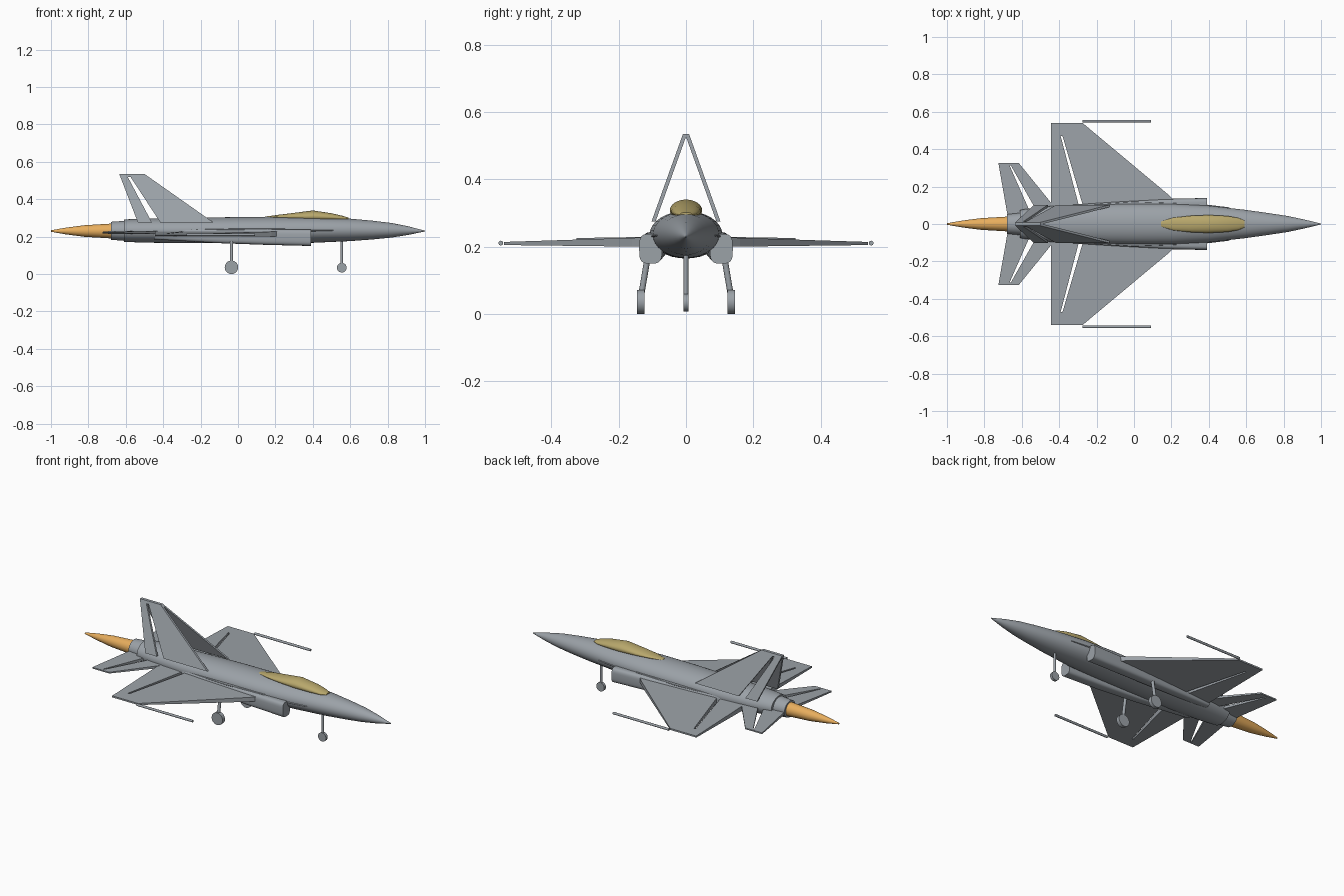
import bpy, bmesh, math
from mathutils import Vector

old = bpy.data.objects.get("Cube")
if old:
    bpy.data.objects.remove(old, do_unlink=True)


def material(name, rgb):
    m = bpy.data.materials.new(name)
    m.use_nodes = True
    m.diffuse_color = (*rgb, 1)
    bsdf = next(n for n in m.node_tree.nodes if n.type == 'BSDF_PRINCIPLED')
    bsdf.inputs["Base Color"].default_value = (*rgb, 1)
    return m


GREY = material("airframe grey", (0.33, 0.36, 0.39))
GOLD = material("canopy gold", (0.48, 0.39, 0.15))
FLAME = material("exhaust orange", (0.80, 0.42, 0.11))


def finish(name, bm, mat, smooth=True):
    bmesh.ops.recalc_face_normals(bm, faces=bm.faces)
    mesh = bpy.data.meshes.new(name)
    bm.to_mesh(mesh)
    bm.free()
    mesh.materials.append(mat)
    ob = bpy.data.objects.new(name, mesh)
    bpy.context.collection.objects.link(ob)
    if smooth:
        bpy.ops.object.select_all(action='DESELECT')
        ob.select_set(True)
        bpy.context.view_layer.objects.active = ob
        bpy.ops.object.shade_smooth_by_angle(angle=math.radians(35))
    return ob


def loft(name, stations, mat, power=2.0, n=32):
    """Skin superellipse sections (x, y, z, half width, half height)."""
    bm = bmesh.new()
    rings = []
    for x, y, z, ry, rz in stations:
        ring = []
        for i in range(n):
            a = math.tau * i / n
            c, s = math.cos(a), math.sin(a)
            ring.append(bm.verts.new((
                x, y + ry * math.copysign(abs(c) ** (2 / power), c),
                z + rz * math.copysign(abs(s) ** (2 / power), s))))
        rings.append(ring)
    for a, b in zip(rings, rings[1:]):
        for i in range(n):
            j = (i + 1) % n
            bm.faces.new((a[i], a[j], b[j], b[i]))
    bm.faces.new(rings[0])
    bm.faces.new(rings[-1])
    return finish(name, bm, mat)


def panel(name, outline, place):
    """Flat surface: each outline point becomes a top and a bottom vertex."""
    bm = bmesh.new()
    top = [bm.verts.new(place(u, v, 1)) for u, v in outline]
    low = [bm.verts.new(place(u, v, -1)) for u, v in outline]
    bm.faces.new(top)
    bm.faces.new(low[::-1])
    for i in range(len(top)):
        j = (i + 1) % len(top)
        bm.faces.new((top[i], low[i], low[j], top[j]))
    return finish(name, bm, GREY, smooth=False)


def rod(name, a, b, r, n=16):
    a, b = Vector(a), Vector(b)
    bm = bmesh.new()
    bmesh.ops.create_cone(bm, cap_ends=True, segments=n, radius1=r, radius2=r,
                          depth=(b - a).length)
    bm.transform((b - a).to_track_quat('Z', 'Y').to_matrix().to_4x4())
    bmesh.ops.translate(bm, verts=bm.verts, vec=(a + b) / 2)
    return finish(name, bm, GREY)


# Fuselage, nozzle and exhaust
loft("fuselage", [(-0.61, 0, 0.232, 0.075, 0.060), (-0.5, 0, 0.232, 0.092, 0.064),
                  (-0.3, 0, 0.232, 0.104, 0.067), (0, 0, 0.235, 0.108, 0.070),
                  (0.2, 0, 0.236, 0.108, 0.070), (0.4, 0, 0.236, 0.098, 0.069),
                  (0.6, 0, 0.236, 0.075, 0.060), (0.72, 0, 0.235, 0.058, 0.050),
                  (0.82, 0, 0.234, 0.043, 0.039), (0.91, 0, 0.232, 0.024, 0.023),
                  (1.0, 0, 0.230, 0.002, 0.002)], GREY)
loft("nozzle", [(-0.68, 0, 0.231, 0.052, 0.048), (-0.60, 0, 0.231, 0.060, 0.054)], GREY)
loft("exhaust_flame", [(-1.0, 0, 0.230, 0.004, 0.004), (-0.92, 0, 0.230, 0.018, 0.018),
                       (-0.82, 0, 0.230, 0.031, 0.031), (-0.67, 0, 0.230, 0.040, 0.040)], FLAME)

# Canopy
loft("canopy", [(0.145, 0, 0.303, 0.014, 0.004), (0.21, 0, 0.306, 0.034, 0.010),
                (0.30, 0, 0.307, 0.044, 0.020), (0.40, 0, 0.308, 0.048, 0.032),
                (0.50, 0, 0.304, 0.043, 0.021), (0.56, 0, 0.298, 0.032, 0.013),
                (0.59, 0, 0.296, 0.018, 0.006)], GOLD)

# Outlines carry a narrow open slot ahead of each control surface
WING = [(0.24, 0.10), (0.18, 0.16), (-0.275, 0.54), (-0.445, 0.54), (-0.445, 0.06),
        (-0.285, 0.06), (-0.392, 0.47), (-0.382, 0.47), (-0.262, 0.06), (0.24, 0.06)]
TAIL = [(-0.40, 0.06), (-0.615, 0.325), (-0.725, 0.325), (-0.675, 0.04), (-0.545, 0.04),
        (-0.665, 0.312), (-0.658, 0.312), (-0.515, 0.06)]
FIN = [(-0.13, 0.275), (-0.50, 0.535), (-0.635, 0.535), (-0.535, 0.275), (-0.46, 0.275),
       (-0.59, 0.52), (-0.575, 0.52), (-0.415, 0.275)]

for side, label in ((1, "left"), (-1, "right")):
    def wing_at(x, y, f):
        return x, side * y, 0.215 - 0.01 * y + f * (0.0165 - 0.022 * y)

    def tail_at(x, y, f):
        return x, side * y, 0.222 + f * (0.009 - 0.016 * y)

    def fin_at(x, z, f):
        return x, side * (0.088 * (0.535 - z) / 0.245 + 0.003 + f * 0.006), z

    panel(label + "_wing", WING, wing_at)
    panel(label + "_tailplane", TAIL, tail_at)
    panel(label + "_fin", FIN, fin_at)

    # Air intake with a slim splitter spike ahead of it
    loft(label + "_intake", [(-0.45, side * 0.07, 0.215, 0.025, 0.030),
                             (-0.10, side * 0.090, 0.203, 0.030, 0.038),
                             (0.15, side * 0.100, 0.198, 0.034, 0.042),
                             (0.39, side * 0.105, 0.194, 0.034, 0.044)], GREY, power=3.5)
    loft(label + "_splitter_spike", [(0.36, side * 0.085, 0.231, 0.022, 0.006),
                                     (0.51, side * 0.075, 0.233, 0.014, 0.002)], GREY, n=16)
    # Blade along the wing root
    loft(label + "_root_strake", [(-0.28, side * 0.098, 0.235, 0.004, 0.003),
                                  (0.0, side * 0.108, 0.238, 0.012, 0.005),
                                  (0.25, side * 0.106, 0.240, 0.004, 0.003)], GREY, n=12)

    # Wingtip rod
    rod(label + "_wingtip_rod", (-0.275, side * 0.55, 0.211), (0.09, side * 0.55, 0.211), 0.007)

    # Main landing gear
    rod(label + "_main_strut", (-0.035, side * 0.112, 0.18), (-0.035, side * 0.134, 0.05), 0.009)
    rod(label + "_main_wheel", (-0.035, side * 0.123, 0.036), (-0.035, side * 0.145, 0.036), 0.036, 24)

# Nose landing gear
rod("nose_strut", (0.555, 0, 0.20), (0.555, 0, 0.035), 0.007)
rod("nose_wheel", (0.555, -0.008, 0.034), (0.555, 0.008, 0.034), 0.026, 24)
